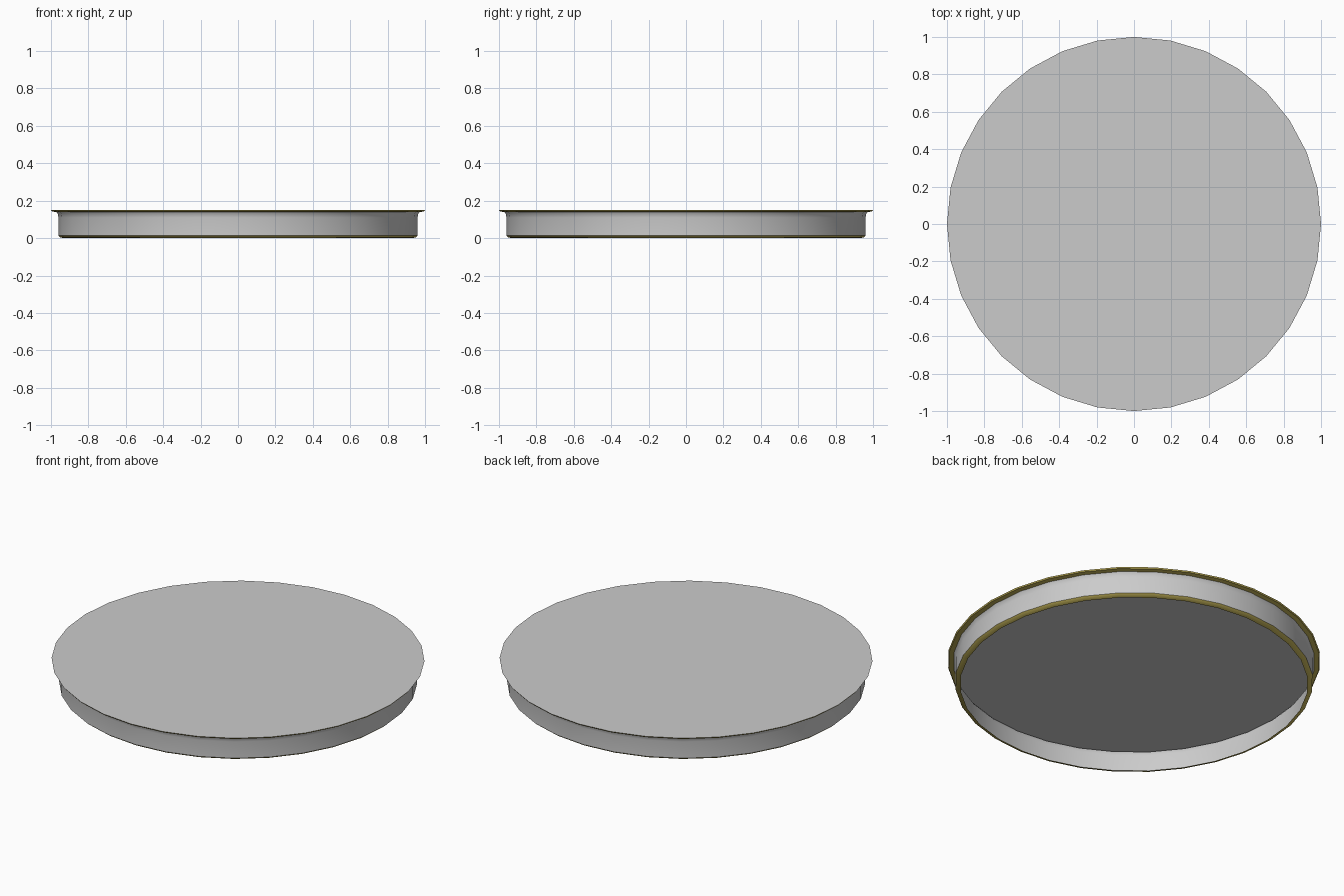
import bpy, bmesh, math

if "Cube" in bpy.data.objects:
    bpy.data.objects.remove(bpy.data.objects["Cube"])

SIDES = 32

gold = bpy.data.materials.new("gold")
gold.diffuse_color = (0.55, 0.45, 0.10, 1)
gold.use_nodes = True
gold.node_tree.nodes["Principled BSDF"].inputs["Base Color"].default_value = gold.diffuse_color


def ring_part(name, profile, material=None, cap=False):
    """Revolve a (radius, z) profile, listed bottom to top, into an open band."""
    bm = bmesh.new()
    rings = []
    for r, z in profile:
        rings.append([bm.verts.new((r * math.cos(a), r * math.sin(a), z))
                      for a in (2 * math.pi * i / SIDES for i in range(SIDES))])
    for lower, upper in zip(rings, rings[1:]):
        for i in range(SIDES):
            j = (i + 1) % SIDES
            bm.faces.new((lower[i], lower[j], upper[j], upper[i]))
    if cap:
        bm.faces.new(rings[-1])
    mesh = bpy.data.meshes.new(name)
    bm.to_mesh(mesh)
    bm.free()
    obj = bpy.data.objects.new(name, mesh)
    bpy.context.collection.objects.link(obj)
    if material:
        mesh.materials.append(material)
    bpy.ops.object.select_all(action='DESELECT')
    obj.select_set(True)
    bpy.context.view_layer.objects.active = obj
    bpy.ops.object.shade_smooth_by_angle(angle=math.radians(35))
    return obj


# Flat lid; the shell is open underneath
ring_part("top_disc", [(1.0, 0.15)], cap=True)
# Overhanging gold rim
ring_part("top_rim", [(0.97, 0.139), (0.995, 0.143), (1.0, 0.15)], gold)
# Side wall, flaring slightly below the rim
ring_part("side_wall", [(0.96, 0.013), (0.96, 0.11), (0.963, 0.128), (0.97, 0.139)])
# Gold bevel turned in at the bottom edge
ring_part("bottom_trim", [(0.932, 0.0), (0.95, 0.004), (0.96, 0.013)], gold)
